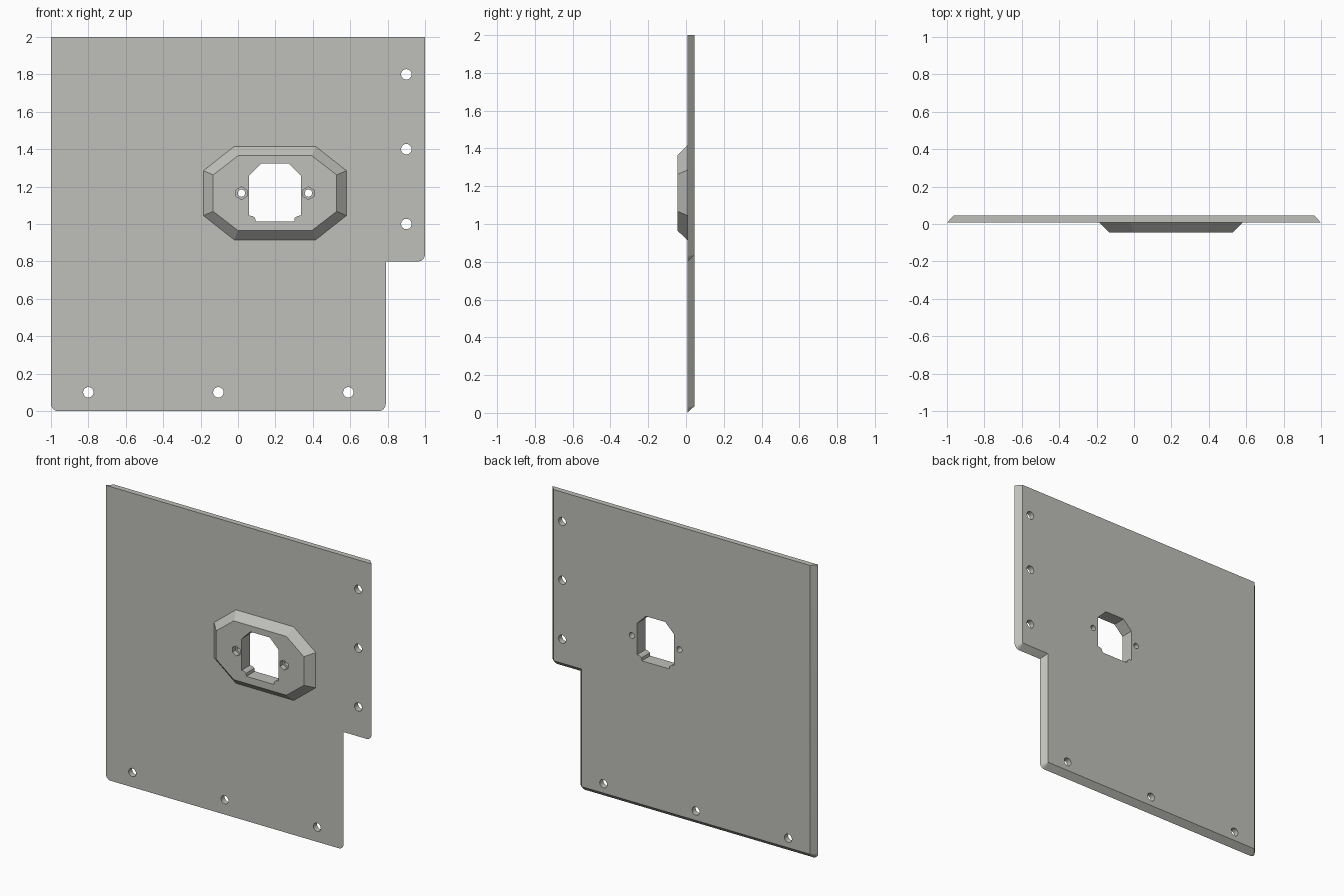
import bpy, bmesh, math

if "Cube" in bpy.data.objects:
    bpy.data.objects.remove(bpy.data.objects["Cube"])

FRONT, BACK, TIP = 0.007, 0.045, -0.045   # plate front, plate back, boss face
CX, CZ = 0.1975, 1.165                    # boss centre

grey = bpy.data.materials.new("warm grey")
grey.diffuse_color = (0.52, 0.52, 0.49, 1)
grey.use_nodes = True
grey.node_tree.nodes["Principled BSDF"].inputs["Base Color"].default_value = grey.diffuse_color


def loft(name, rings):
    """Closed solid through rings of (y, [(x, z), ...]) with equal point counts."""
    bm = bmesh.new()
    loops = [[bm.verts.new((x, y, z)) for x, z in pts] for y, pts in rings]
    n = len(loops[0])
    for a, b in zip(loops, loops[1:]):
        for i in range(n):
            j = (i + 1) % n
            bm.faces.new((a[i], a[j], b[j], b[i]))
    bm.faces.new(loops[0])
    bm.faces.new(loops[-1])
    bmesh.ops.recalc_face_normals(bm, faces=bm.faces)
    me = bpy.data.meshes.new(name)
    bm.to_mesh(me)
    bm.free()
    me.materials.append(grey)
    ob = bpy.data.objects.new(name, me)
    bpy.context.collection.objects.link(ob)
    return ob


def ngon(x, z, r, n, turn=0.0):
    return [(x + r * math.cos(turn + 2 * math.pi * i / n),
             z + r * math.sin(turn + 2 * math.pi * i / n)) for i in range(n)]


def combine(target, tool, operation):
    mod = target.modifiers.new("combine", 'BOOLEAN')
    mod.operation, mod.solver, mod.object = operation, 'EXACT', tool
    bpy.context.view_layer.objects.active = target
    bpy.ops.object.modifier_apply(modifier=mod.name)
    bpy.data.objects.remove(tool)


def plate_outline(inset, radius):
    """Notched sheet; three lower corners are rounded, the top edge stays put."""
    d = inset

    def corner(cx, cz, start):
        return [(cx + radius * math.cos(start + math.pi / 2 * k / 6),
                 cz + radius * math.sin(start + math.pi / 2 * k / 6)) for k in range(7)]
    r = radius + d
    return ([(-1 + d, 2)] + corner(-1 + r, r, math.pi)
            + corner(0.79 - r, r, 1.5 * math.pi)
            + [(0.79 - d, 0.8 + d)]
            + corner(1 - r, 0.8 + r, 1.5 * math.pi) + [(1 - d, 2)])


def octagon(hx, fx, hz, fz):
    """Octagon of half sizes hx, hz with flat half lengths fx, fz."""
    return [(CX + x, CZ + z) for x, z in (
        (-fx, -hz), (fx, -hz), (hx, -fz), (hx, fz),
        (fx, hz), (-fx, hz), (-hx, fz), (-hx, -fz))]


# Sheet with chamfered rear edges
panel = loft("mounting_panel", [(FRONT, plate_outline(0, 0.038)),
                                (BACK, plate_outline(0.036, 0.002))])

# Raised bevelled socket boss
base = octagon(0.3825, 0.2175, 0.25, 0.12)
boss = loft("socket_boss", [(TIP, octagon(0.33, 0.1975, 0.2, 0.0975)),
                            (FRONT, base), (0.02, base)])
combine(panel, boss, 'UNION')

# Socket window: chamfered top corners, stepped bottom corners
half = [(0.1025, -0.152), (0.106, -0.133), (0.119, -0.122), (0.138, -0.12),
        (0.138, 0.094), (0.073, 0.159)]
window = [(CX + x, CZ + z) for x, z in half] + [(CX - x, CZ + z) for x, z in reversed(half)]
combine(panel, loft("window_cutter", [(-0.2, window), (0.2, window)]), 'DIFFERENCE')

# Screw holes with hexagonal nut pockets beside the window
for side in (-1, 1):
    x = CX + side * 0.179
    hole, nut = ngon(x, CZ, 0.0195, 20), ngon(x, CZ, 0.034, 6, math.pi / 6)
    combine(panel, loft("screw_cutter", [(-0.2, hole), (0.2, hole)]), 'DIFFERENCE')
    combine(panel, loft("nut_cutter", [(-0.2, nut), (-0.01, nut)]), 'DIFFERENCE')

# Mounting holes along the right and bottom edges
for x, z in ((0.9, 1.8), (0.9, 1.4), (0.9, 1.0), (-0.8, 0.1), (-0.105, 0.1), (0.59, 0.1)):
    hole = ngon(x, z, 0.028, 24)
    combine(panel, loft("mount_cutter", [(-0.2, hole), (0.2, hole)]), 'DIFFERENCE')

# Smooth curved walls, sharp edges kept
panel.select_set(True)
bpy.context.view_layer.objects.active = panel
bpy.ops.object.shade_smooth_by_angle(angle=math.radians(25))
